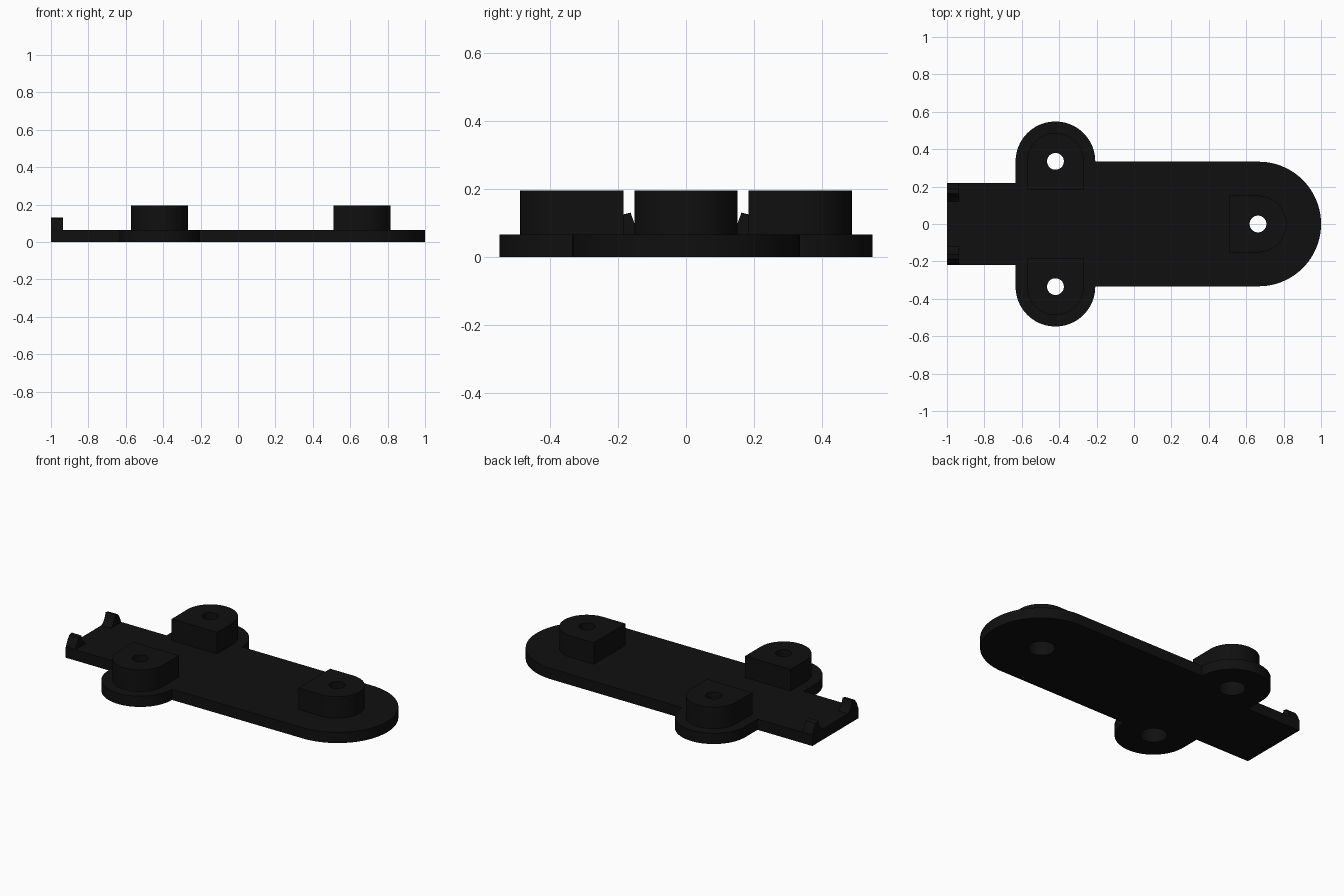
import bpy, bmesh, math
from mathutils import Matrix

if "Cube" in bpy.data.objects:
    bpy.data.objects.remove(bpy.data.objects["Cube"])

T, TOP = 0.065, 0.195               # plate thickness, boss top
EAR_X, EAR_Y, NOSE_X = -0.42, 0.335, 0.663
black = bpy.data.materials.new("matte black")
black.diffuse_color = (0.005, 0.005, 0.005, 1)
black.use_nodes = True
black.node_tree.nodes["Principled BSDF"].inputs["Base Color"].default_value = black.diffuse_color


def arc(cx, cy, r, a0, a1, n=32):
    """Points on an arc, angles in degrees."""
    return [(cx + r * math.cos(math.radians(a0 + (a1 - a0) * i / n)),
             cy + r * math.sin(math.radians(a0 + (a1 - a0) * i / n))) for i in range(n + 1)]


def prism(name, pts, z0, z1, matrix=None):
    """Extrude a flat outline from z0 to z1."""
    bm = bmesh.new()
    low = bm.faces.new([bm.verts.new((x, y, z0)) for x, y in pts])
    new = bmesh.ops.extrude_face_region(bm, geom=[low])["geom"]
    bmesh.ops.translate(bm, vec=(0, 0, z1 - z0),
                        verts=[v for v in new if isinstance(v, bmesh.types.BMVert)])
    if matrix:
        bm.transform(matrix)
    bmesh.ops.recalc_face_normals(bm, faces=bm.faces)
    me = bpy.data.meshes.new(name)
    bm.to_mesh(me)
    bm.free()
    me.materials.append(black)
    ob = bpy.data.objects.new(name, me)
    bpy.context.collection.objects.link(ob)
    return ob


def combine(target, tool, operation):
    """Apply a boolean and discard the tool."""
    mod = target.modifiers.new("bool", 'BOOLEAN')
    mod.operation, mod.object, mod.solver = operation, tool, 'EXACT'
    bpy.context.view_layer.objects.active = target
    bpy.ops.object.modifier_apply(modifier=mod.name)
    bpy.data.objects.remove(tool)


# Plate outline: upper half from tab to nose, then mirrored
half = [(-1, 0.22), (-0.633, 0.22)]
half += arc(EAR_X, EAR_Y, 0.213, 180, 0, 40)
half += arc(0.667, 0, 0.333, 90, 0, 32)
outline = half + [(x, -y) for x, y in reversed(half[:-1])]
body = prism("bracket_plate", outline, 0, T)

# D-shaped bosses, rounded side turned outward
boss = arc(0, 0, 0.152, -90, 90) + [(-0.152, 0.152), (-0.152, -0.152)]
spots = [(NOSE_X, 0, 0), (EAR_X, EAR_Y, 90), (EAR_X, -EAR_Y, -90)]
for x, y, turn in spots:
    place = Matrix.Translation((x, y, 0)) @ Matrix.Rotation(math.radians(turn), 4, 'Z')
    combine(body, prism("boss", boss, 0.03, TOP, place), 'UNION')

# Curved clip hooks at the end of the tab
hook = [(0.12, 0.03), (0.12, T), (0.138, 0.078), (0.152, 0.1), (0.163, 0.13),
        (0.187, 0.124), (0.204, 0.1), (0.215, 0.075), (0.219, 0.055), (0.219, 0.03)]
for side in (1, -1):
    # outline (u, v) maps to (y, z), extrusion runs along x
    place = Matrix(((0, 0, 1, 0), (side, 0, 0, 0), (0, 1, 0, 0), (0, 0, 0, 1)))
    combine(body, prism("hook", hook, -0.9995, -0.935, place), 'UNION')

# Screw holes with wide recesses from below
for x, y, _ in spots:
    combine(body, prism("hole", arc(x, y, 0.045, 0, 348.75, 31), -0.1, 0.3), 'DIFFERENCE')
    combine(body, prism("recess", arc(x, y, 0.075, 0, 348.75, 31), -0.1, 0.13), 'DIFFERENCE')

body.select_set(True)
bpy.context.view_layer.objects.active = body
bpy.ops.object.shade_smooth_by_angle(angle=math.radians(25))
